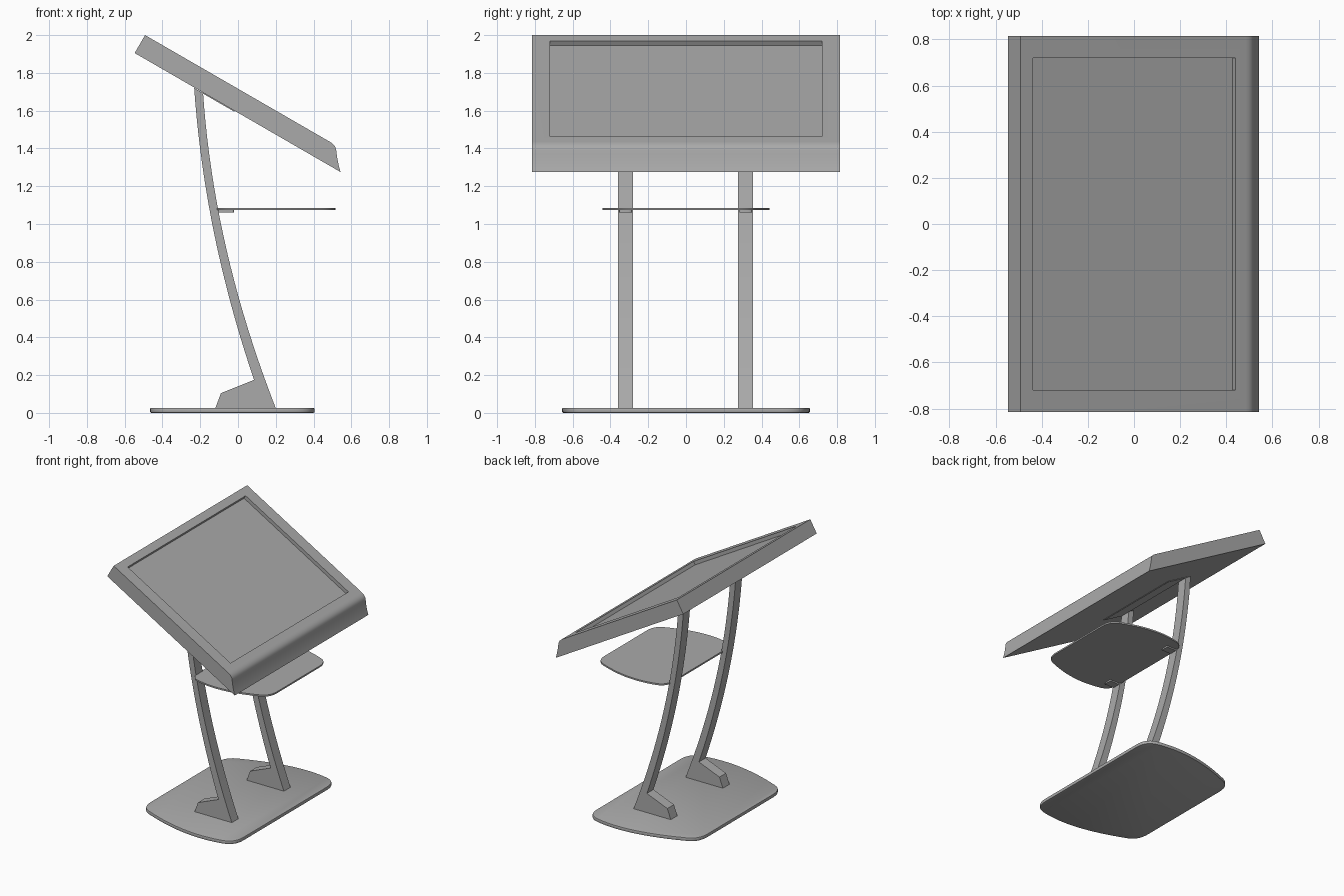
import bpy, bmesh, math
from mathutils import Vector

if "Cube" in bpy.data.objects:
    bpy.data.objects.remove(bpy.data.objects["Cube"])

grey = bpy.data.materials.new("mid_grey")
grey.diffuse_color = (0.40, 0.40, 0.40, 1)
grey.use_nodes = True
grey.node_tree.nodes["Principled BSDF"].inputs["Base Color"].default_value = grey.diffuse_color


def prism(name, pts, to3d, a, b):
    """Extrude a 2D outline between the depths a and b."""
    bm = bmesh.new()
    lo = [bm.verts.new(to3d(p, a)) for p in pts]
    hi = [bm.verts.new(to3d(p, b)) for p in pts]
    n = len(pts)
    bm.faces.new(lo)
    bm.faces.new(hi[::-1])
    for i in range(n):
        j = (i + 1) % n
        bm.faces.new((lo[i], hi[i], hi[j], lo[j]))
    bmesh.ops.recalc_face_normals(bm, faces=bm.faces)
    me = bpy.data.meshes.new(name)
    bm.to_mesh(me)
    bm.free()
    me.materials.append(grey)
    ob = bpy.data.objects.new(name, me)
    bpy.context.collection.objects.link(ob)
    return ob


def side(p, d):      # outline in x,z extruded along y
    return (p[0], d, p[1])


def flat(p, d):      # outline in x,y extruded along z
    return (p[0], p[1], d)


def finish(ob, angle=30):
    bpy.ops.object.select_all(action='DESELECT')
    bpy.context.view_layer.objects.active = ob
    ob.select_set(True)
    for m in list(ob.modifiers):
        bpy.ops.object.modifier_apply(modifier=m.name)
    bpy.ops.object.shade_smooth_by_angle(angle=math.radians(angle))


def bez(a, c, b, n):
    a, c, b = Vector(a), Vector(c), Vector(b)
    return [a * (1 - t) ** 2 + c * 2 * t * (1 - t) + b * t * t
            for t in (i / n for i in range(n + 1))]


def plate_outline(x0, x1, h0, h1, ctrl, r):
    """Tapered plate with bowed sides and rounded corners."""
    bow = bez((x0, h0), ctrl, (x1, h1), 40)
    s = [p for p in bow if x0 + r <= p.x <= x1 - r]
    half = (bez((x0, h0 - r), (x0, h0 + .015), s[0], 8) + s[1:-1]
            + bez(s[-1], (x1, h1 + .015), (x1, h1 - r), 8))
    return half + [Vector((p.x, -p.y)) for p in reversed(half)]


# base plate with softened rim
base = prism("base_plate", plate_outline(-.465, .405, .50, .61, (.05, .74), .10), flat, 0, .027)
bv = base.modifiers.new("rim", 'BEVEL')
bv.width, bv.segments, bv.limit_method = .006, 2, 'ANGLE'
bv.angle_limit = math.radians(60)
finish(base, 40)

# shelf
shelf = prism("shelf", plate_outline(-.115, .515, .40, .34, (.17, .51), .08), flat, 1.073, 1.085)
finish(shelf)

# curved legs with their feet, and the shelf brackets
inner = bez((-.232, 1.72), (-.178, .947), (.085, .175), 20)
outer = bez((.2, .025), (-.128, .865), (-.185, 1.693), 20)
leg = inner + [Vector((-.09, .105)), Vector((-.12, .025))] + outer
for label, y in (("left", -.32), ("right", .316)):
    finish(prism(label + "_leg", leg, side, y - .04, y + .04), 15)
    tab = plate_outline(-.125, -.02, .028, .028, (-.07, .034), .02)
    finish(prism(label + "_shelf_bracket", [Vector((p.x, p.y + y)) for p in tab],
                 flat, 1.062, 1.074))

# mounting plate under the display
prism("mounting_plate", [(-.20, 1.71), (-.19, 1.693), (-.02, 1.595), (-.012, 1.602)],
      side, -.36, .36)

# tilted display housing with a curved front lip
lip = bez((.485, 1.436), (.517, 1.418), (.520, 1.39), 6) + \
    bez((.520, 1.39), (.526, 1.33), (.543, 1.275), 6)[1:]
body = [Vector((-.547, 1.905)), Vector((-.492, 2.0))] + lip
housing = prism("display_housing", body, side, -.815, .815)

# screen recess, cut square to the sloping face
u = (Vector((.485, 1.436)) - Vector((-.492, 2.0))).normalized()
nrm = Vector((-u.y, u.x))
top = Vector((-.492, 2.0))
a, b = top + u * (.053 / u.x), top + u * (.932 / u.x)
cutter = prism("recess_cutter", [a + nrm * .1, b + nrm * .1, b - nrm * .027, a - nrm * .027],
               side, -.72, .72)
cutter.hide_render = True
bo = housing.modifiers.new("recess", 'BOOLEAN')
bo.object, bo.operation, bo.solver = cutter, 'DIFFERENCE', 'EXACT'
finish(housing)
bpy.data.objects.remove(cutter)
